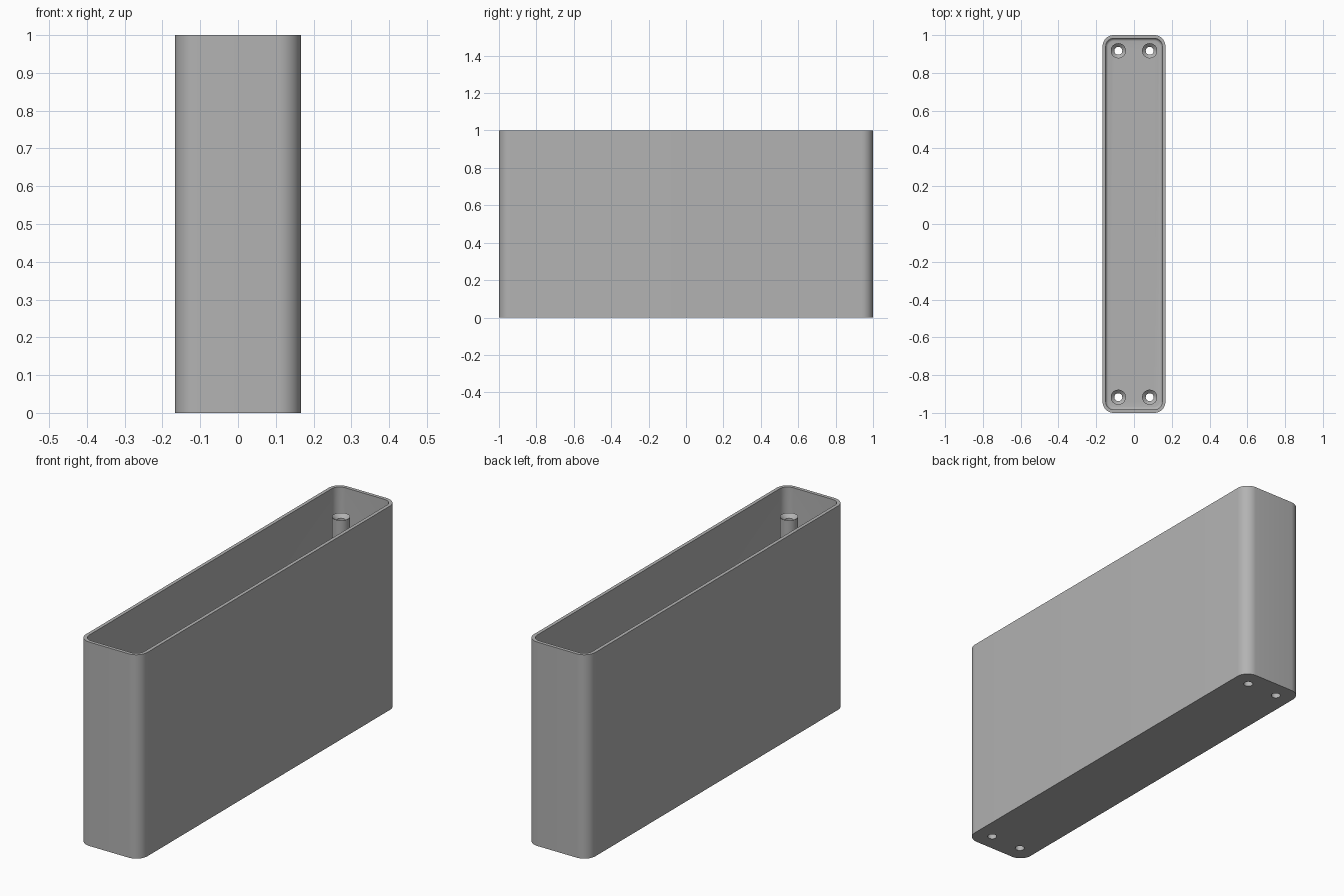
import bpy, bmesh
from math import cos, sin, pi, radians

HX, HY, H = 0.1667, 1.0, 1.0      # half width, half length, height
CORNER, WALL, FLOOR = 0.06, 0.017, 0.02
HOLE_R, POST_R, POST_TOP = 0.021, 0.04, 0.89

if "Cube" in bpy.data.objects:
    bpy.data.objects.remove(bpy.data.objects["Cube"], do_unlink=True)

grey = bpy.data.materials.new("light grey")
grey.use_nodes = True
grey.diffuse_color = (0.45, 0.45, 0.45, 1)
grey.node_tree.nodes["Principled BSDF"].inputs["Base Color"].default_value = grey.diffuse_color


def rounded_rect(inset, steps=10):
    """Outline of the tray, moved inwards by inset."""
    r = max(CORNER - inset, 0.02)
    cx, cy = HX - inset - r, HY - inset - r
    signs = [(1, 1), (-1, 1), (-1, -1), (1, -1)]
    return [(sx * cx + r * cos(pi / 2 * (q + i / steps)),
             sy * cy + r * sin(pi / 2 * (q + i / steps)))
            for q, (sx, sy) in enumerate(signs) for i in range(steps + 1)]


def circle(r, steps=32):
    return [(r * cos(2 * pi * i / steps), r * sin(2 * pi * i / steps)) for i in range(steps)]


def loft(name, outlines, cap=False, closed=False):
    """Skin a list of (outline points, z) rings."""
    bm = bmesh.new()
    rings = [[bm.verts.new((x, y, z)) for x, y in pts] for pts, z in outlines]
    pairs = list(zip(rings, rings[1:])) + ([(rings[-1], rings[0])] if closed else [])
    for a, b in pairs:
        for i in range(len(a)):
            j = (i + 1) % len(a)
            bm.faces.new((a[i], a[j], b[j], b[i]))
    if cap:
        bm.faces.new(rings[0][::-1])
        bm.faces.new(rings[-1])
    bmesh.ops.recalc_face_normals(bm, faces=bm.faces)
    mesh = bpy.data.meshes.new(name)
    bm.to_mesh(mesh)
    bm.free()
    mesh.materials.append(grey)
    obj = bpy.data.objects.new(name, mesh)
    bpy.context.collection.objects.link(obj)
    return obj


def activate(obj):
    bpy.ops.object.select_all(action='DESELECT')
    obj.select_set(True)
    bpy.context.view_layer.objects.active = obj


# Tray: outside wall, rim, inside wall and a small fillet onto the floor
fillet = 0.015
profile = [(0, 0), (0, H), (WALL, H)]
for k in range(6):
    a = pi / 2 * k / 5
    profile.append((WALL + fillet * (1 - cos(a)), FLOOR + fillet * (1 - sin(a))))
tray = loft("tray", [(rounded_rect(i), z) for i, z in profile], cap=True)

# Screw posts with countersunk tops, and the holes below them
post_profile = [(POST_R, FLOOR - 0.005), (POST_R, POST_TOP),
                (HOLE_R, POST_TOP - 0.018), (HOLE_R, FLOOR - 0.005)]
posts = []
for side, sx in (("left", 1), ("right", -1)):
    for end, sy in (("front", -1), ("back", 1)):
        spot = (0.083 * sx, 0.917 * sy, 0)
        post = loft(f"{end}_{side}_screw_post", [(circle(r), z) for r, z in post_profile])
        post.location = spot
        posts.append(post)

        cutter = loft("hole_cutter", [(circle(HOLE_R), -0.1), (circle(HOLE_R), 0.1)], cap=True)
        cutter.location = spot
        cutter.hide_render = True
        cut = tray.modifiers.new("screw_hole", 'BOOLEAN')
        cut.operation, cut.object, cut.solver = 'DIFFERENCE', cutter, 'EXACT'
        activate(tray)
        bpy.ops.object.modifier_apply(modifier=cut.name)
        bpy.data.objects.remove(cutter, do_unlink=True)

for obj in [tray] + posts:
    activate(obj)
    bpy.ops.object.shade_smooth_by_angle(angle=radians(30))
